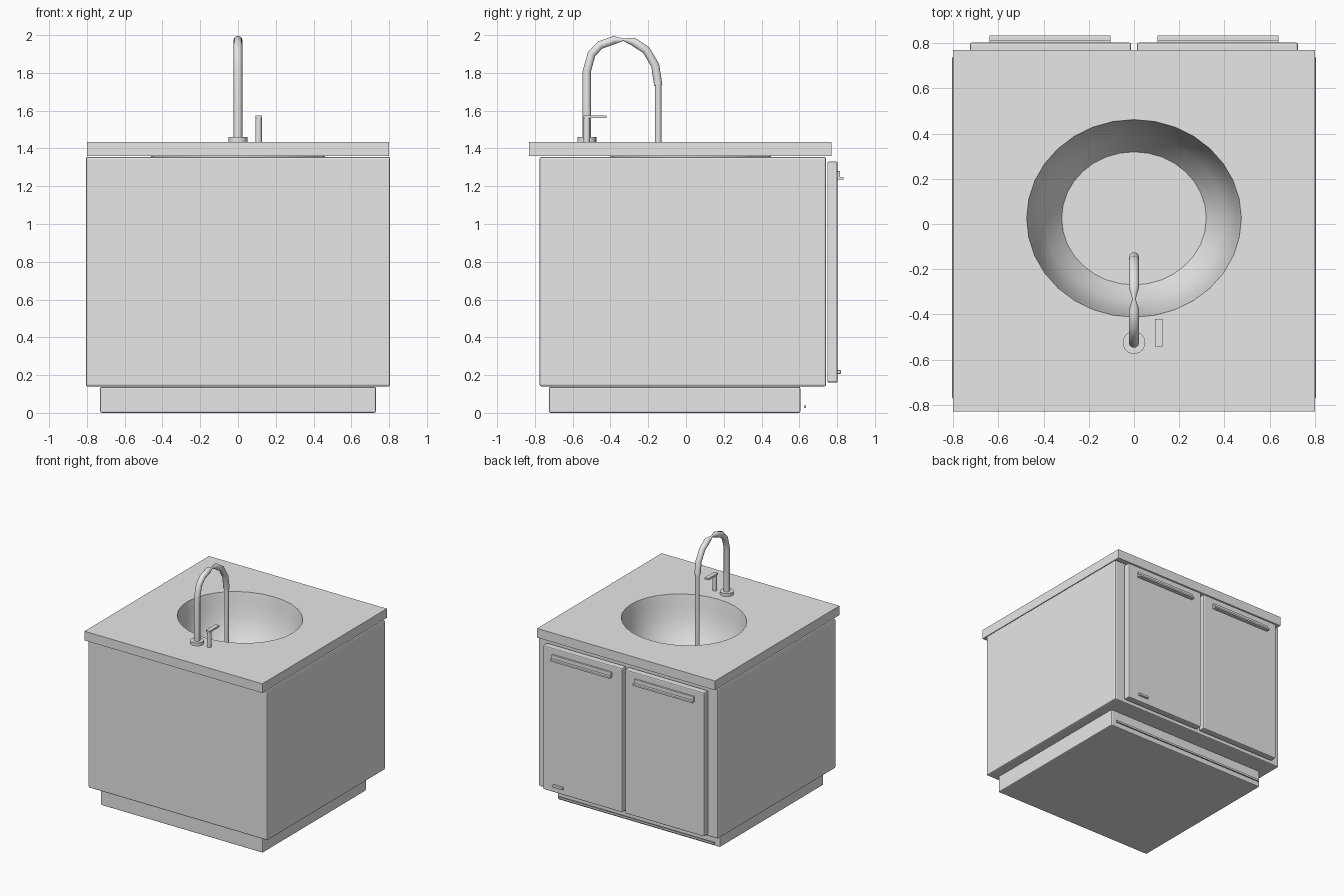
import bpy, bmesh, math

if "Cube" in bpy.data.objects:
    bpy.data.objects.remove(bpy.data.objects["Cube"])

grey = bpy.data.materials.new("plain grey")
grey.diffuse_color = (0.8, 0.8, 0.8, 1)
grey.use_nodes = True
grey.node_tree.nodes["Principled BSDF"].inputs["Base Color"].default_value = grey.diffuse_color


def finish(name, bm, smooth=False):
    bmesh.ops.recalc_face_normals(bm, faces=bm.faces)
    me = bpy.data.meshes.new(name)
    bm.to_mesh(me)
    bm.free()
    me.materials.append(grey)
    ob = bpy.data.objects.new(name, me)
    bpy.context.collection.objects.link(ob)
    if smooth:
        bpy.ops.object.select_all(action='DESELECT')
        ob.select_set(True)
        bpy.context.view_layer.objects.active = ob
        bpy.ops.object.shade_smooth_by_angle(angle=math.radians(45))
    return ob


def box(name, x, y, z, bevel=0.0):
    bm = bmesh.new()
    bmesh.ops.create_cube(bm, size=1)
    for v in bm.verts:
        for i, (lo, hi) in enumerate((x, y, z)):
            v.co[i] = lo + (v.co[i] + 0.5) * (hi - lo)
    if bevel:
        bmesh.ops.bevel(bm, geom=bm.edges[:], offset=bevel, segments=2,
                        profile=0.5, affect='EDGES')
    return finish(name, bm)


def lathe(name, cx, cy, profile, n=32, ry=1.0):
    """Stacked rings from (radius, z); ry squashes the ring along y."""
    bm = bmesh.new()
    rings = []
    for r, z in profile:
        if r == 0:
            rings.append([bm.verts.new((cx, cy, z))])
        else:
            rings.append([bm.verts.new((cx + r * math.cos(2 * math.pi * i / n),
                                        cy + r * ry * math.sin(2 * math.pi * i / n), z))
                          for i in range(n)])
    for a, b in zip(rings, rings[1:]):
        for i in range(n):
            j = (i + 1) % n
            if len(a) == 1:
                bm.faces.new((a[0], b[i], b[j]))
            elif len(b) == 1:
                bm.faces.new((a[i], a[j], b[0]))
            else:
                bm.faces.new((a[i], a[j], b[j], b[i]))
    return finish(name, bm, True)


def cylinder(name, cx, cy, r, z0, z1, n=24, ry=1.0):
    return lathe(name, cx, cy, [(0, z0), (r, z0), (r, z1), (0, z1)], n, ry)


def cut(ob, cutter):
    m = ob.modifiers.new("opening", 'BOOLEAN')
    m.operation = 'DIFFERENCE'
    m.solver = 'EXACT'
    m.object = cutter
    # apply the cut, then remove the cutter
    bpy.ops.object.select_all(action='DESELECT')
    ob.select_set(True)
    bpy.context.view_layer.objects.active = ob
    bpy.ops.object.modifier_apply(modifier=m.name)
    bpy.data.objects.remove(cutter)


# cabinet and plinth
box("plinth", (-0.73, 0.73), (-0.725, 0.605), (0, 0.138), 0.008)
box("plinth_rail", (-0.70, 0.70), (0.626, 0.636), (0.025, 0.04))
body = box("cabinet_body", (-0.806, 0.806), (-0.775, 0.742), (0.14, 1.355), 0.01)
counter = box("countertop", (-0.80, 0.80), (-0.83, 0.77), (1.36, 1.435))

# oval sink with matching openings
BY, RX, RY = 0.025, 0.475, 0.92
cut(counter, cylinder("counter_cutter", 0, BY, RX, 1.3, 1.5, 32, RY))
cut(body, cylinder("body_cutter", 0, BY, RX + 0.005, 0.98, 1.5, 32, RY))
lathe("sink_bowl", 0, BY, [(RX, 1.435), (0.468, 1.40), (0.46, 1.35), (0.44, 1.25),
                           (0.395, 1.13), (0.32, 1.03), (0, 1.03)], 32, RY)
cylinder("drain", 0, 0.03, 0.057, 1.028, 1.036)

# doors with hooked handles
for side, tag in ((1, "right"), (-1, "left")):
    span = lambda a, b: tuple(sorted((side * a, side * b)))
    box("door_" + tag, span(0.013, 0.725), (0.748, 0.803), (0.16, 1.33), 0.008)
    box("handle_plate_" + tag, span(0.103, 0.64), (0.80, 0.815), (1.235, 1.28), 0.003)
    box("handle_grip_" + tag, span(0.103, 0.64), (0.81, 0.835), (1.235, 1.25), 0.003)
box("door_plate", (0.54, 0.63), (0.80, 0.82), (0.207, 0.226), 0.003)

# tap: base, pinched gooseneck and thin spout
TY = -0.525
cylinder("tap_base", 0, TY, 0.05, 1.435, 1.46)
path = [(TY, 1.45, 1), (TY, 1.81, 1), (-0.50, 1.90, 1), (-0.455, 1.947, 1),
        (-0.38, 1.974, 1), (-0.332, 1.976, 0.3), (-0.28, 1.966, 1),
        (-0.21, 1.92, 1), (-0.163, 1.84, 1), (-0.147, 1.735, 1)]
cu = bpy.data.curves.new("gooseneck", 'CURVE')
cu.dimensions = '3D'
cu.bevel_depth = 0.023
cu.bevel_resolution = 3
cu.use_fill_caps = True
cu.materials.append(grey)
sp = cu.splines.new('POLY')
sp.points.add(len(path) - 1)
for p, (y, z, r) in zip(sp.points, path):
    p.co = (0, y, z, 1)
    p.radius = r
neck = bpy.data.objects.new("gooseneck", cu)
bpy.context.collection.objects.link(neck)
bpy.ops.object.select_all(action='DESELECT')
neck.select_set(True)
bpy.context.view_layer.objects.active = neck
bpy.ops.object.convert(target='MESH')
bpy.ops.object.shade_smooth_by_angle(angle=math.radians(45))
cylinder("spout", 0, -0.147, 0.017, 1.032, 1.74, 16)

# side lever
cylinder("lever_stem", 0.109, TY, 0.017, 1.435, 1.562, 16)
box("lever", (0.092, 0.126), (-0.543, -0.42), (1.56, 1.574))
